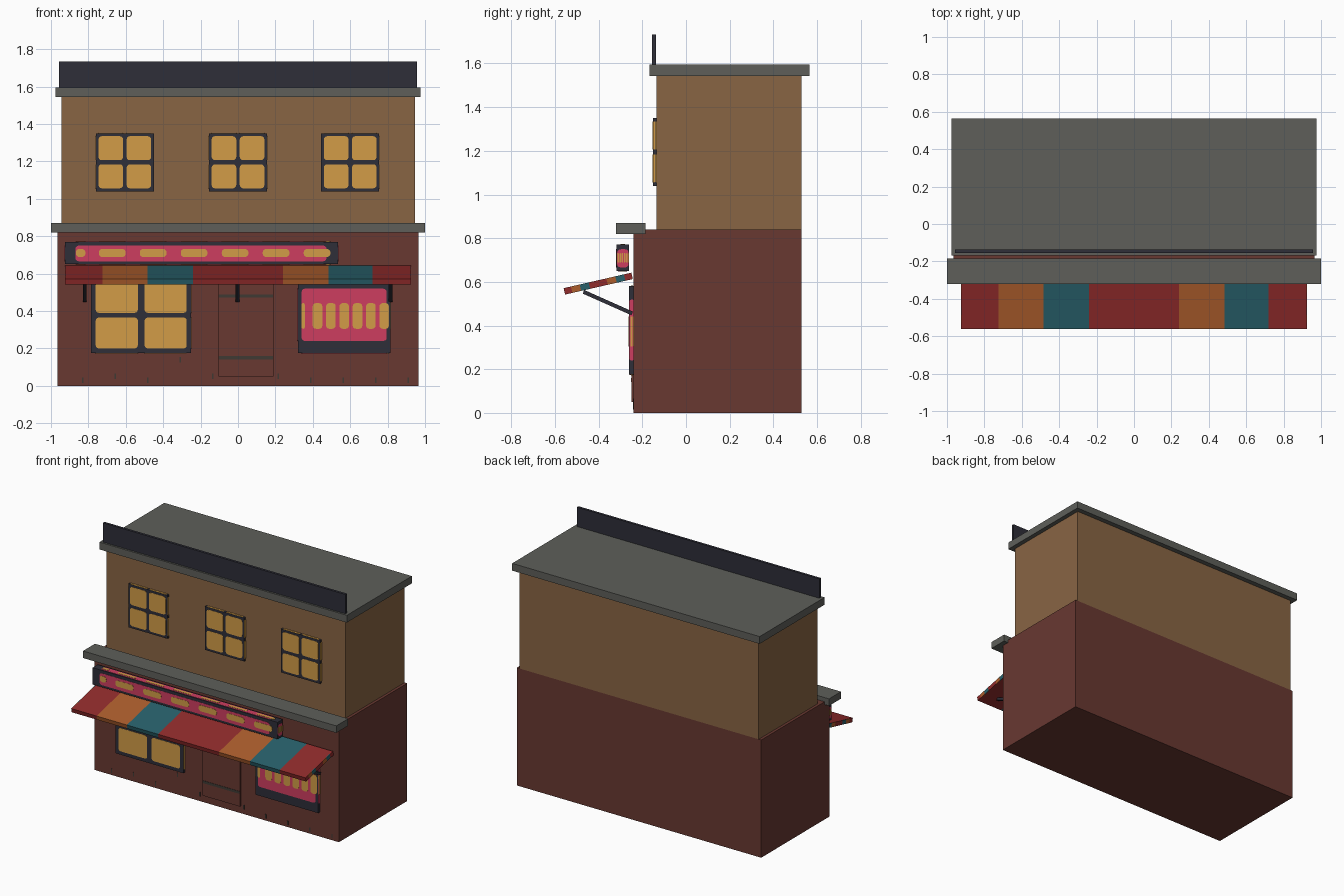
import bpy, bmesh, math, random
from mathutils import Matrix, Vector

cube = bpy.data.objects.get("Cube")
if cube:
    bpy.data.objects.remove(cube, do_unlink=True)


def material(name, rgb):
    lin = [((c / 255 + 0.055) / 1.055) ** 2.4 for c in rgb] + [1]
    m = bpy.data.materials.new(name)
    m.use_nodes = True
    m.diffuse_color = lin
    bsdf = m.node_tree.nodes["Principled BSDF"]
    bsdf.inputs["Base Color"].default_value = lin
    bsdf.inputs["Roughness"].default_value = 0.9
    return m


BRICK = material("brick red", (104, 56, 49))
BROWN = material("upper wall brown", (137, 101, 68))
GREY = material("stone grey", (94, 95, 90))
DARK = material("dark frame", (46, 46, 56))
AMBER = material("amber glass", (210, 156, 71))
PINK = material("sign pink", (206, 61, 96))
RED = material("awning red", (144, 43, 43))
ORANGE = material("awning orange", (172, 93, 44))
TEAL = material("awning teal", (40, 96, 106))
MARK = material("dark mortar", (62, 58, 52))


def box(name, lo, hi, mat, matrix=None, round_axis=None, radius=0):
    """Box between two corners, optionally rounded on the edges along one axis."""
    lo, hi = Vector(lo), Vector(hi)
    size = hi - lo
    bm = bmesh.new()
    bmesh.ops.create_cube(bm, size=1, matrix=Matrix.Translation((lo + hi) / 2) @ Matrix.Diagonal((*size, 1)))
    if round_axis is not None:
        side = min(size[i] for i in range(3) if i != round_axis)
        edges = [e for e in bm.edges
                 if abs((e.verts[0].co - e.verts[1].co)[round_axis]) > size[round_axis] * 0.5]
        bmesh.ops.bevel(bm, geom=edges, offset=min(radius, side * 0.45), segments=3,
                        profile=0.5, affect='EDGES')
    mesh = bpy.data.meshes.new(name)
    bm.to_mesh(mesh)
    bm.free()
    mesh.materials.append(mat)
    obj = bpy.data.objects.new(name, mesh)
    bpy.context.scene.collection.objects.link(obj)
    if matrix:
        obj.matrix_world = matrix
    return obj


def painted_box(name, lo, hi, patches):
    """Dark box whose sides all carry the same pattern of thin (u0, u1, v0, v1) patches."""
    box(name, lo, hi, DARK)
    # side name, normal axis, direction, u axis, v axis
    sides = [("front", 1, -1, 0, 2), ("left", 0, 1, 1, 2), ("right", 0, -1, 1, 2),
             ("top", 2, 1, 0, 1), ("bottom", 2, -1, 0, 1)]
    for side, n, d, u, v in sides:
        for i, (u0, u1, v0, v1, mat, layer) in enumerate(patches):
            a, b = [0] * 3, [0] * 3
            face = hi[n] if d > 0 else lo[n]
            a[n], b[n] = sorted((face - d * 0.001, face + d * 0.0015 * layer))
            for axis, s, e in ((u, u0, u1), (v, v0, v1)):
                a[axis] = lo[axis] + s * (hi[axis] - lo[axis])
                b[axis] = lo[axis] + e * (hi[axis] - lo[axis])
            box(f"{name}_{side}_patch_{i}", a, b, mat, round_axis=n, radius=0.018)


def panes(mu, mv, bar_u, bar_v):
    spans_u = ((mu, 0.5 - bar_u), (0.5 + bar_u, 1 - mu))
    spans_v = ((mv, 0.5 - bar_v), (0.5 + bar_v, 1 - mv))
    return [(*u, *v, AMBER, 1) for u in spans_u for v in spans_v]


# Building shell
box("ground_floor", (-0.965, -0.24, 0), (0.965, 0.53, 0.84), BRICK)
box("upper_floor", (-0.945, -0.135, 0.84), (0.945, 0.53, 1.55), BROWN)
box("roof_slab", (-0.977, -0.168, 1.543), (0.977, 0.565, 1.595), GREY)
box("parapet", (-0.957, -0.155, 1.595), (0.957, -0.137, 1.733), DARK)
box("shopfront_ledge", (-1, -0.32, 0.82), (1, -0.185, 0.87), GREY)

# Upper windows
for label, x in (("right", -0.605), ("middle", 0), ("left", 0.6)):
    painted_box(f"upper_window_{label}", (x - 0.155, -0.152, 1.04), (x + 0.155, -0.13, 1.35),
                panes(0.045, 0.05, 0.03, 0.035))

# Shop windows
painted_box("shop_window", (-0.785, -0.26, 0.175), (-0.25, -0.235, 0.58),
            panes(0.045, 0.06, 0.033, 0.03))
lozenges = [(0.16 + i * 0.144, 0.265 + i * 0.144, 0.32, 0.66, AMBER, 2) for i in range(6)]
painted_box("display_window", (0.32, -0.26, 0.175), (0.815, -0.235, 0.58),
            [(0.04, 0.96, 0.16, 0.85, PINK, 1), (0.04, 0.075, 0.32, 0.66, AMBER, 2)] + lozenges)

# Sign box
spots = [(0.124 + i * 0.15, 0.222 + i * 0.15, 0.32, 0.68, AMBER, 2) for i in range(6)]
painted_box("sign_box", (-0.925, -0.318, 0.65), (0.535, -0.26, 0.77),
            [(0.038, 0.958, 0.13, 0.83, PINK, 1), (0.04, 0.075, 0.32, 0.68, AMBER, 2)] + spots)

# Door with two dark rails
box("door", (-0.105, -0.249, 0.05), (0.19, -0.235, 0.58), BRICK)
for label, z in (("lower", 0.15), ("upper", 0.48)):
    box(f"door_rail_{label}", (-0.103, -0.251, z - 0.009), (0.187, -0.245, z + 0.009), MARK)

# Small mortar marks on the shopfront
random.seed(4)
for i in range(11):
    x = -0.83 + 0.174 * i
    if abs(x - 0.04) > 0.15:
        z = random.choice((0.03, 0.05, 0.14))
        box(f"mortar_mark_{i}", (x - 0.004, -0.242, z - 0.015), (x + 0.004, -0.238, z + 0.015), MARK)

# Striped awning, sloping down to the front
slope = Matrix.Translation((0, -0.402, 0.592)) @ Matrix.Rotation(math.radians(12.9), 4, 'X')
cuts = (-0.923, -0.725, -0.485, -0.24, 0.24, 0.485, 0.72, 0.923)
colours = (RED, ORANGE, TEAL, RED, ORANGE, TEAL, RED)
half = 0.159
for i, mat in enumerate(colours):
    x0, x1 = cuts[i], cuts[i + 1]
    box(f"awning_stripe_{i}", (x0, -half, -0.015), (x1, half, 0.015), mat, slope)
    y0, y1 = x0 * half / 0.923, x1 * half / 0.923
    for label, s in (("left", 1), ("right", -1)):
        xs = sorted((s * 0.921, s * 0.925))
        box(f"awning_end_{label}_{i}", (xs[0], y0, -0.015), (xs[1], y1, 0.015), mat, slope)

# Awning support arms
for label, x in (("right", -0.82), ("middle", -0.003), ("left", 0.815)):
    tilt = Matrix.Translation((x, -0.358, 0.505)) @ Matrix.Rotation(math.radians(-24), 4, 'X')
    box(f"awning_arm_{label}", (-0.01, -0.122, -0.009), (0.01, 0.122, 0.009), DARK, tilt)
